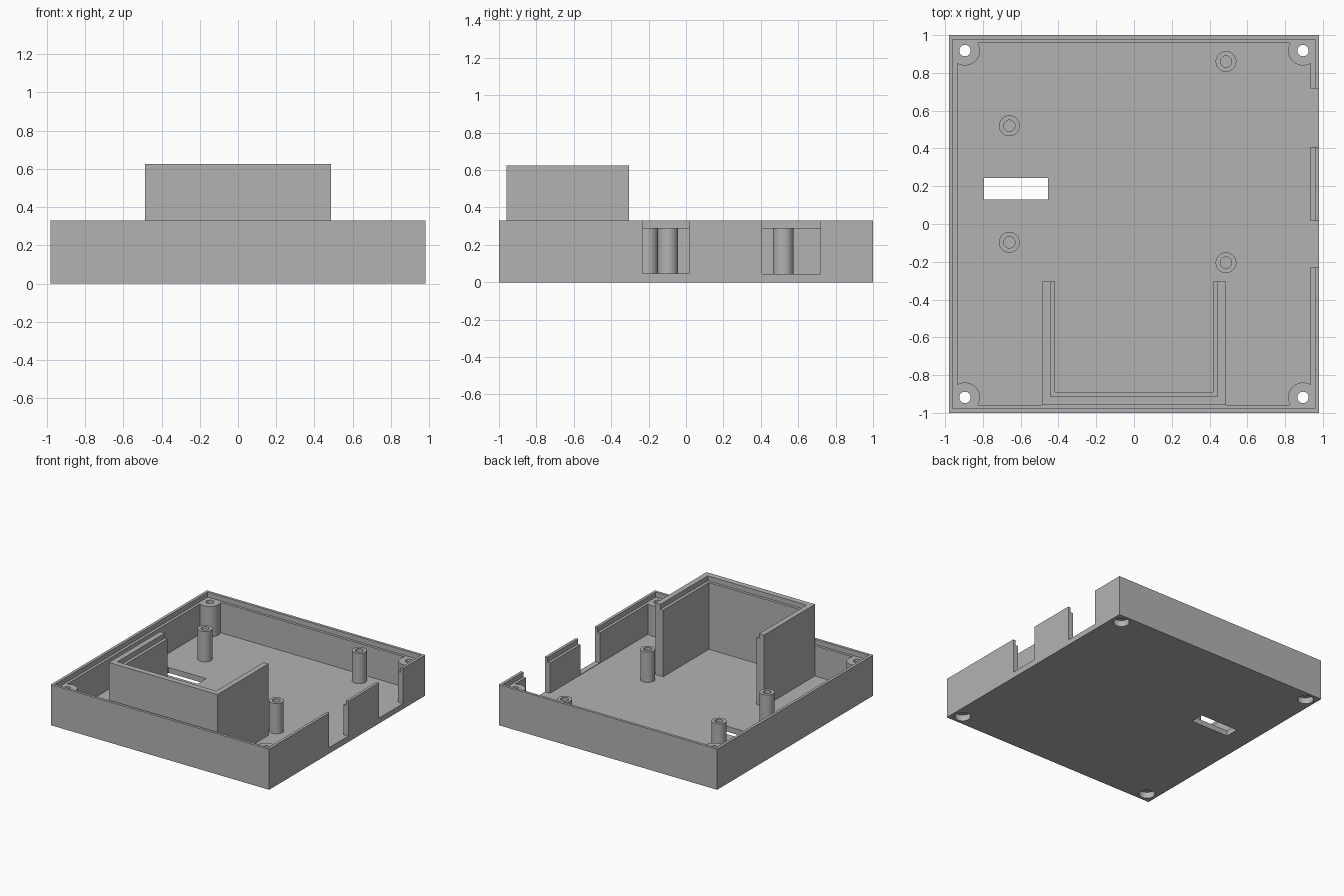
import bpy
from mathutils import Vector

if "Cube" in bpy.data.objects:
    bpy.data.objects.remove(bpy.data.objects["Cube"])

grey = bpy.data.materials.new("plain grey")
grey.use_nodes = True
colour = (0.45, 0.45, 0.45, 1)
grey.diffuse_color = colour
grey.node_tree.nodes["Principled BSDF"].inputs["Base Color"].default_value = colour


def block(name, low, high):
    """Box between two opposite corners."""
    low, high = Vector(low), Vector(high)
    bpy.ops.mesh.primitive_cube_add(size=1)
    ob = bpy.context.object
    ob.name = name
    for v in ob.data.vertices:
        v.co = (low + high) / 2 + v.co * (high - low)
    return ob


def rod(name, x, y, radius, bottom, top):
    """Upright cylinder."""
    bpy.ops.mesh.primitive_cylinder_add(vertices=48, radius=radius, depth=top - bottom)
    ob = bpy.context.object
    ob.name = name
    for v in ob.data.vertices:
        v.co += Vector((x, y, (bottom + top) / 2))
    return ob


def combine(target, tool, operation):
    """Apply a boolean and discard the tool."""
    mod = target.modifiers.new(tool.name, "BOOLEAN")
    mod.operation, mod.object, mod.solver = operation, tool, "EXACT"
    bpy.context.view_layer.objects.active = target
    bpy.ops.object.modifier_apply(modifier=mod.name)
    bpy.data.objects.remove(tool)


def cut(target, tool):
    combine(target, tool, "DIFFERENCE")


def join(target, tool):
    combine(target, tool, "UNION")


FLOOR, LEDGE, RIM, BAY_TOP = 0.044, 0.29, 0.33, 0.625
corners = [(sx * 0.895, sy * 0.918) for sx in (-1, 1) for sy in (-1, 1)]
posts = [(0.487, 0.86), (-0.66, 0.52), (-0.66, -0.097), (0.487, -0.205)]

# Open tray with screw bosses and a recessed rim ledge
tray = block("tray", (-0.98, -1, 0), (0.98, 1, RIM))
cut(tray, block("cavity", (-0.935, -0.957, FLOOR), (0.935, 0.957, 1)))
for x, y in corners:
    join(tray, rod("corner_boss", x, y, 0.079, 0.02, LEDGE + 0.01))
cut(tray, block("rim_step", (-0.957, -0.978, LEDGE), (0.957, 0.978, 1)))

# Through holes and counterbores under the corners
for x, y in corners:
    cut(tray, rod("screw_hole", x, y, 0.03, -0.1, 1))
    cut(tray, rod("counterbore", x, y, 0.06, -0.1, 0.05))

# Connector openings in the left wall and a slot in the floor
cut(tray, block("front_opening", (0.9, -0.23, FLOOR + 0.004), (1.1, 0.015, 1)))
cut(tray, block("back_opening", (0.9, 0.407, FLOOR), (1.1, 0.718, 1)))
cut(tray, block("floor_slot", (-0.795, 0.13, -0.1), (-0.455, 0.243, 0.2)))

# Tall three-sided bay with its own inner ledge
bay = block("bay_walls", (-0.487, -0.959, 0.02), (0.487, -0.305, BAY_TOP))
cut(bay, block("bay_space", (-0.418, -0.89, -0.1), (0.418, 0, 1)))
cut(bay, block("bay_step", (-0.443, -0.912, BAY_TOP - 0.04), (0.443, 0, 1)))
join(tray, bay)

# Hollow mounting posts
for x, y in posts:
    post = rod("mounting_post", x, y, 0.055, 0.02, LEDGE)
    cut(post, rod("post_bore", x, y, 0.03, FLOOR, 1))
    join(tray, post)

tray.data.materials.clear()
tray.data.materials.append(grey)
for face in tray.data.polygons:
    face.material_index = 0
bpy.ops.object.select_all(action="DESELECT")
tray.select_set(True)
bpy.context.view_layer.objects.active = tray
bpy.ops.object.shade_smooth_by_angle()
